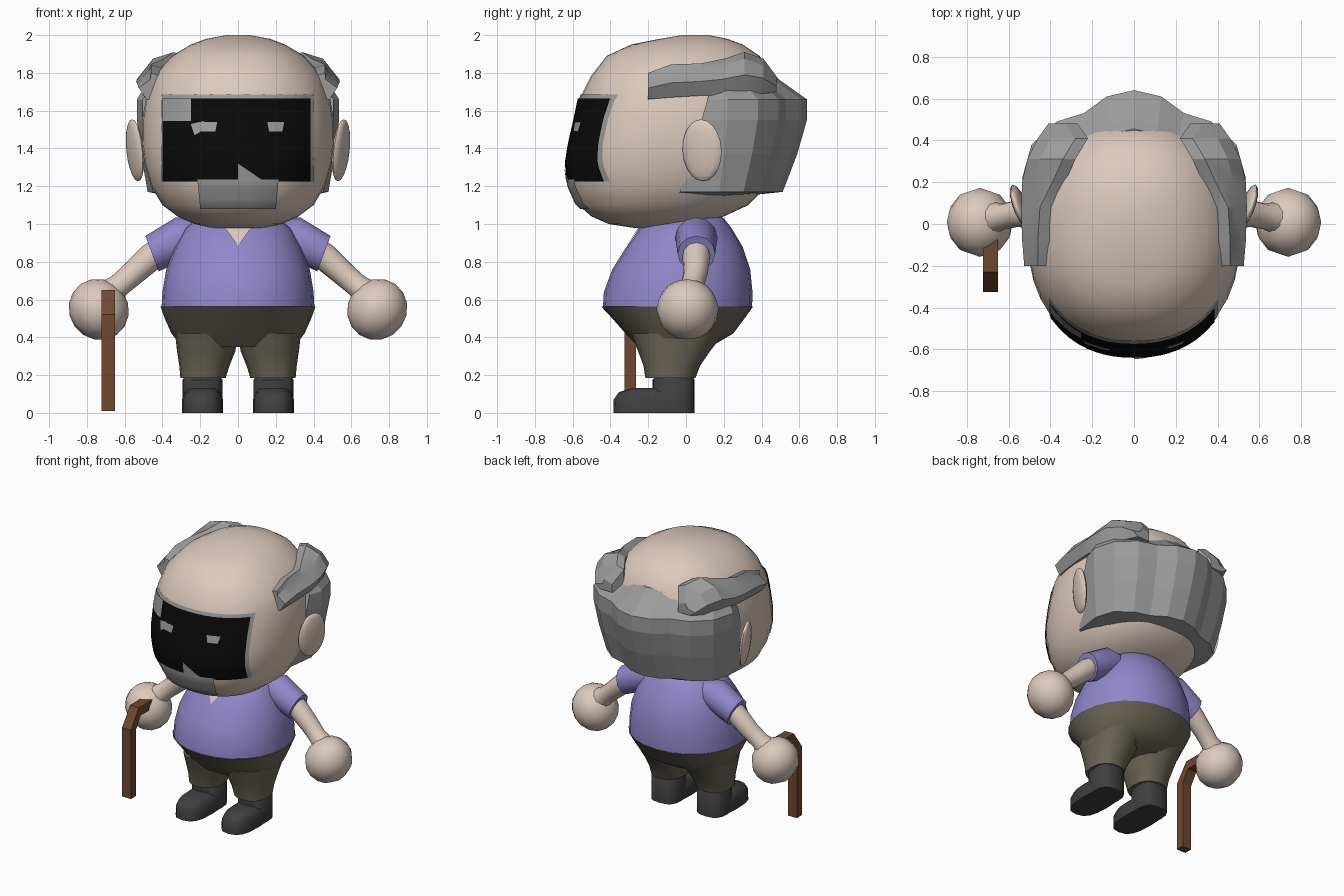
import bpy, bmesh, math
from mathutils import Vector, Matrix

if "Cube" in bpy.data.objects:
    bpy.data.objects.remove(bpy.data.objects["Cube"])


def material(name, r, g, b):
    m = bpy.data.materials.new(name)
    m.diffuse_color = (r, g, b, 1)
    m.use_nodes = True
    m.node_tree.nodes["Principled BSDF"].inputs["Base Color"].default_value = m.diffuse_color
    return m


SKIN = material("skin", 0.72, 0.59, 0.505)
GREY = material("hair grey", 0.33, 0.33, 0.33)
BLACK = material("face black", 0.003, 0.003, 0.003)
PURPLE = material("shirt purple", 0.28, 0.24, 0.59)
OLIVE = material("trouser olive", 0.145, 0.13, 0.09)
DARK = material("shoe dark grey", 0.05, 0.05, 0.05)
BROWN = material("cane brown", 0.16, 0.066, 0.028)


def finish(name, bm, mat, smooth=0, mirror=False):
    bmesh.ops.recalc_face_normals(bm, faces=bm.faces)
    me = bpy.data.meshes.new(name)
    bm.to_mesh(me)
    bm.free()
    me.materials.append(mat)
    ob = bpy.data.objects.new(name, me)
    bpy.context.collection.objects.link(ob)
    if smooth:
        bpy.ops.object.select_all(action='DESELECT')
        ob.select_set(True)
        bpy.context.view_layer.objects.active = ob
        bpy.ops.object.shade_smooth_by_angle(angle=math.radians(smooth))
    if mirror:
        mod = ob.modifiers.new("mirror", 'MIRROR')
        mod.use_mirror_merge = False
    return ob


def loft(name, rings, mat, smooth=0, mirror=False):
    """Skin a list of closed point loops and cap both ends."""
    bm = bmesh.new()
    vs = [[bm.verts.new(p) for p in ring] for ring in rings]
    n = len(rings[0])
    for a, b in zip(vs, vs[1:]):
        for i in range(n):
            j = (i + 1) % n
            bm.faces.new((a[i], a[j], b[j], b[i]))
    bm.faces.new(vs[0])
    bm.faces.new(vs[-1])
    return finish(name, bm, mat, smooth, mirror)


def stack(name, table, mat, n=24, power=2.0, cx=0, smooth=40, mirror=False):
    """Stack rounded rings; table rows are (z, half width, front y, back y[, centre x])."""
    rings = []
    for row in table:
        z, hw, yf, yb = row[:4]
        x0 = row[4] if len(row) > 4 else cx
        ring = []
        for i in range(n):
            a = 2 * math.pi * i / n
            c, s = math.cos(a), math.sin(a)
            ring.append((x0 + hw * math.copysign(abs(c) ** (2 / power), c),
                         (yf + yb) / 2 + (yb - yf) / 2 * math.copysign(abs(s) ** (2 / power), s), z))
        rings.append(ring)
    return loft(name, rings, mat, smooth, mirror)


def front_y(table, power, x, z):
    """Front surface of a stacked body at x, z."""
    for a, b in zip(table, table[1:]):
        if a[0] <= z <= b[0]:
            t = (z - a[0]) / (b[0] - a[0])
            hw, yf, yb = (a[k] + (b[k] - a[k]) * t for k in (1, 2, 3))
            return (yf + yb) / 2 - (yb - yf) / 2 * max(0, 1 - (abs(x) / hw) ** power) ** (1 / power)


def plate(name, corners, off, mat, table, power, nu=1, nv=1):
    """Thin sheet between four (x, z) corners, laid on the front of a body."""
    (ax, az), (bx, bz), (cx, cz), (dx, dz) = corners
    bm = bmesh.new()
    g = []
    for j in range(nv + 1):
        v, row = j / nv, []
        for i in range(nu + 1):
            u = i / nu
            x = (ax * (1 - u) + bx * u) * (1 - v) + (dx * (1 - u) + cx * u) * v
            z = (az * (1 - u) + bz * u) * (1 - v) + (dz * (1 - u) + cz * u) * v
            row.append(bm.verts.new((x, front_y(table, power, x, z) - off, z)))
        g.append(row)
    for j in range(nv):
        for i in range(nu):
            bm.faces.new((g[j][i], g[j][i + 1], g[j + 1][i + 1], g[j + 1][i]))
    bmesh.ops.remove_doubles(bm, verts=bm.verts, dist=1e-5)
    return finish(name, bm, mat, 40)


def rect(x0, x1, z0, z1):
    return [(x0, z0), (x1, z0), (x1, z1), (x0, z1)]


# Head
HEAD = [(0.98, 0.14, -0.28, -0.04), (1.0, 0.23, -0.41, 0.06), (1.04, 0.32, -0.50, 0.2),
        (1.1, 0.4, -0.57, 0.33), (1.2, 0.46, -0.615, 0.43), (1.32, 0.495, -0.63, 0.48),
        (1.42, 0.508, -0.615, 0.5), (1.55, 0.507, -0.585, 0.5), (1.67, 0.487, -0.56, 0.49),
        (1.78, 0.45, -0.505, 0.46), (1.89, 0.35, -0.42, 0.39), (1.95, 0.25, -0.29, 0.3),
        (1.98, 0.17, -0.14, 0.22), (2.0, 0.06, -0.02, 0.12)]
HP = 2.25
stack("head", HEAD, SKIN, 36, HP, smooth=60)

# Face panel, beard and eyes
plate("face_border", rect(-0.405, 0.4, 1.225, 1.685), 0.006, GREY, HEAD, HP, 18, 12)
plate("face_panel", rect(-0.4, 0.385, 1.225, 1.665), 0.012, BLACK, HEAD, HP, 18, 12)
plate("beard", [(-0.2, 1.08), (0.2, 1.08), (0.215, 1.235), (-0.215, 1.235)], 0.014, GREY, HEAD, HP, 10, 6)
plate("nose_mark", [(0, 1.225), (0.14, 1.225), (0, 1.32), (0, 1.32)], 0.017, GREY, HEAD, HP, 3, 3)
plate("brow_patch", rect(-0.4, -0.25, 1.545, 1.665), 0.016, GREY, HEAD, HP, 6, 5)
plate("left_eye_patch", [(-0.25, 1.53), (-0.23, 1.47), (-0.18, 1.5), (-0.18, 1.545)], 0.017, GREY, HEAD, HP, 3, 3)
for name, x in (("left_eye", -0.155), ("right_eye", 0.2)):
    plate(name, [(x - 0.035, 1.49), (x + 0.035, 1.49), (x + 0.045, 1.54), (x - 0.045, 1.54)],
          0.018, GREY, HEAD, HP, 3, 2)

# Ears
bm = bmesh.new()
bmesh.ops.create_uvsphere(bm, u_segments=14, v_segments=10, radius=1)
bm.transform(Matrix.Translation((0.545, 0.085, 1.39)) @ Matrix.Rotation(math.radians(-20), 4, 'Z')
             @ Matrix.Rotation(math.radians(6), 4, 'Y') @ Matrix.Diagonal((0.03, 0.11, 0.165, 1)))
finish("ears", bm, SKIN, 60, True)

# Hair wrapped round the back of the head, one half mirrored
HAIR_PROFILE = [(1.8, 0.5), (1.8, 0.71), (1.76, 0.78), (1.66, 1.0), (1.55, 1.0),
                (1.37, 0.92), (1.17, 0.8), (1.15, 0.5)]
OUTLINE = [(0.505, 0.1), (0.535, 0.22), (0.49, 0.38), (0.37, 0.49), (0.24, 0.53), (0.13, 0.61), (0, 0.64)]
columns = []
for k, (x, y) in enumerate(OUTLINE):
    columns.append([(x * math.sqrt(s), 0.12 - 0.3 * (1.68 - z) if k == 0 else y * s, z)
                    for z, s in HAIR_PROFILE])
loft("back_hair", columns, GREY, 0, True)

# Side tufts: rows are y, inner x, outer x, bottom z, top z
TUFT = [(-0.2, 0.40, 0.525, 1.66, 1.80), (-0.08, 0.40, 0.535, 1.67, 1.845), (0.08, 0.39, 0.54, 1.68, 1.85),
        (0.2, 0.33, 0.535, 1.68, 1.875), (0.31, 0.28, 0.51, 1.69, 1.91), (0.41, 0.22, 0.46, 1.69, 1.875),
        (0.48, 0.27, 0.41, 1.70, 1.78)]
loft("side_tufts", [[(xi, y, zb), (xo - 0.04, y, zb), (xo, y, (zb + zt) / 2 - 0.01),
                     (xo - 0.06, y, zt - 0.035), (xi + 0.06, y, zt), (xi, y, zt - 0.02)]
                    for y, xi, xo, zb, zt in TUFT], GREY, 25, True)

# Shirt with neckline
SHIRT = [(0.555, 0.405, -0.44, 0.35), (0.64, 0.4, -0.435, 0.352), (0.76, 0.38, -0.39, 0.34),
         (0.88, 0.335, -0.315, 0.3), (0.98, 0.28, -0.245, 0.24), (1.03, 0.21, -0.17, 0.2),
         (1.055, 0.12, -0.08, 0.16)]
stack("shirt", SHIRT, PURPLE, 24, 2.1, smooth=50)
plate("neck_opening", [(0, 0.885), (0, 0.885), (0.085, 1.0), (-0.085, 1.0)], 0.007, SKIN, SHIRT, 2.1, 4, 4)

# Trousers: hips and two legs
stack("hips", [(0.35, 0.3, -0.25, 0.13), (0.42, 0.352, -0.32, 0.25), (0.5, 0.388, -0.39, 0.31),
               (0.562, 0.41, -0.448, 0.355)], OLIVE, 24, 2.1)
stack("legs", [(0.185, 0.12, -0.215, 0.05, 0.185), (0.25, 0.133, -0.225, 0.075, 0.178),
               (0.33, 0.155, -0.255, 0.13, 0.168), (0.42, 0.165, -0.29, 0.2, 0.168)],
      OLIVE, 16, 2.3, smooth=50, mirror=True)

# Shoes
stack("shoe_shafts", [(0, 0.105, -0.18, 0.045), (0.175, 0.105, -0.178, 0.045), (0.19, 0.095, -0.165, 0.035)],
      DARK, 16, 2.8, 0.188, mirror=True)
stack("shoe_toes", [(0, 0.108, -0.385, 0.03), (0.07, 0.108, -0.383, 0.03), (0.11, 0.095, -0.355, 0.02),
                    (0.133, 0.065, -0.28, 0)], DARK, 16, 2.8, 0.188, smooth=50, mirror=True)


# Sleeves and arms
def limb(name, path, mat, n=12):
    """Tube along (x, y, z, radius) points running in the x-z plane."""
    axis = Vector((path[-1][0] - path[0][0], 0, path[-1][2] - path[0][2])).normalized()
    side = Vector((-axis.z, 0, axis.x))
    rings = []
    for x, y, z, r in path:
        rings.append([Vector((x, y, z)) + r * (math.cos(a) * side + math.sin(a) * Vector((0, 1, 0)))
                      for a in (2 * math.pi * i / n for i in range(n))])
    loft(name, rings, mat, 50, True)


limb("sleeves", [(0.17, 0.055, 0.95, 0.08), (0.29, 0.055, 0.93, 0.112), (0.455, 0.055, 0.843, 0.1)], PURPLE)
limb("arms", [(0.38, 0.055, 0.88, 0.075), (0.46, 0.055, 0.825, 0.073), (0.56, 0.05, 0.735, 0.065),
              (0.63, 0.035, 0.675, 0.062), (0.7, 0.02, 0.61, 0.09)], SKIN)

# Hands
bm = bmesh.new()
bmesh.ops.create_uvsphere(bm, u_segments=12, v_segments=8, radius=1)
bm.transform(Matrix.Translation((0.737, 0.008, 0.548)) @ Matrix.Rotation(math.radians(35), 4, 'Y')
             @ Matrix.Diagonal((0.157, 0.165, 0.165, 1)))
finish("hands", bm, SKIN, 60, True)

# Cane, a bent square bar running back into one hand
CANE = [(-0.325, 0.01), (-0.265, 0.01), (-0.265, 0.5), (-0.21, 0.585), (-0.05, 0.585),
        (-0.05, 0.65), (-0.23, 0.65), (-0.325, 0.52)]
loft("cane", [[(x, y, z) for y, z in CANE] for x in (-0.722, -0.65)], BROWN)
